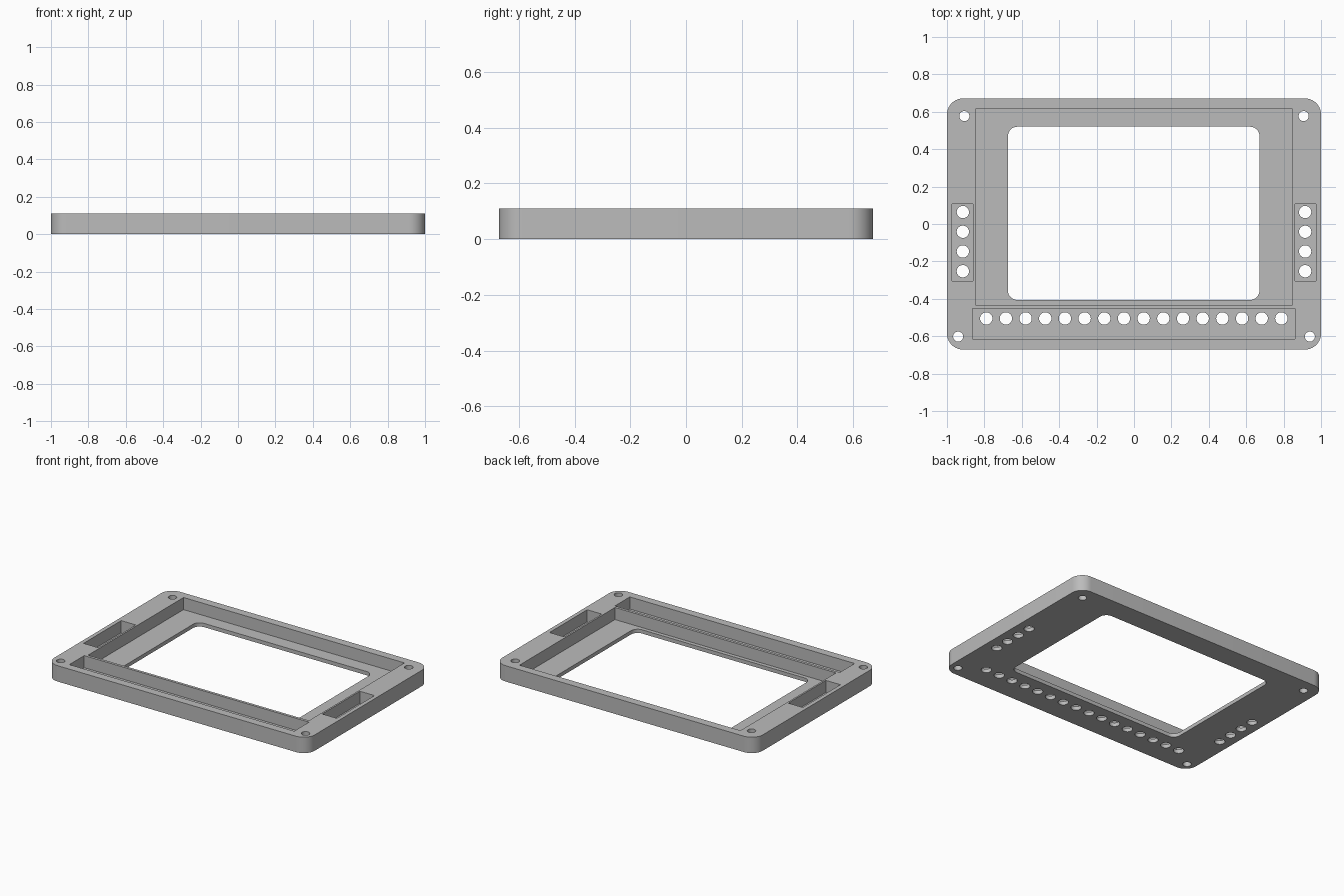
import bpy, bmesh
from math import sin, cos, pi, radians

if "Cube" in bpy.data.objects:
    bpy.data.objects.remove(bpy.data.objects["Cube"])

HEIGHT, FLOOR = 0.11, 0.026
BELOW, ABOVE = -0.05, HEIGHT + 0.05


def rounded_rect(x0, x1, y0, y1, r=0, steps=10):
    """Counter-clockwise outline of a rectangle, with optional round corners."""
    if not r:
        return [(x0, y0), (x1, y0), (x1, y1), (x0, y1)]
    centres = [(x1 - r, y1 - r), (x0 + r, y1 - r), (x0 + r, y0 + r), (x1 - r, y0 + r)]
    return [(cx + r * cos((q + i / steps) * pi / 2), cy + r * sin((q + i / steps) * pi / 2))
            for q, (cx, cy) in enumerate(centres) for i in range(steps + 1)]


def circle(x, y, r, n=32):
    return [(x + r * cos(2 * pi * i / n), y + r * sin(2 * pi * i / n)) for i in range(n)]


def prisms(name, outlines, z0, z1):
    """One object made of upright prisms, one for each outline."""
    bm = bmesh.new()
    for pts in outlines:
        low = [bm.verts.new((x, y, z0)) for x, y in pts]
        high = [bm.verts.new((x, y, z1)) for x, y in pts]
        bm.faces.new(low[::-1])
        bm.faces.new(high)
        for i in range(len(pts)):
            j = (i + 1) % len(pts)
            bm.faces.new((low[i], low[j], high[j], high[i]))
    mesh = bpy.data.meshes.new(name)
    bm.to_mesh(mesh)
    bm.free()
    obj = bpy.data.objects.new(name, mesh)
    bpy.context.collection.objects.link(obj)
    return obj


# Plate with rounded corners
frame = prisms("bezel_frame", [rounded_rect(-1, 1, -0.671, 0.671, 0.085)], 0, HEIGHT)

# Pockets open to the top: display recess, front strip, side strips
pockets = [rounded_rect(-0.848, 0.848, -0.433, 0.614),
           rounded_rect(-0.864, 0.862, -0.615, -0.452)]
pockets += [rounded_rect(x - 0.056, x + 0.056, -0.305, 0.108) for x in (-0.916, 0.916)]

# Openings right through: window, front holes, side holes, corner screw holes
openings = [rounded_rect(-0.674, 0.671, -0.406, 0.52, 0.05)]
openings += [circle(-0.79 + 0.1052 * i, -0.505, 0.033) for i in range(16)]
for side in (-1, 1):
    openings += [circle(side * 0.915, 0.064 - 0.1055 * i, 0.033) for i in range(4)]
    openings += [circle(side * 0.907, 0.577, 0.027), circle(side * 0.94, -0.602, 0.027)]

cutters = [prisms("pocket_cutter", pockets, FLOOR, ABOVE),
           prisms("opening_cutter", openings, BELOW, ABOVE)]

# Cut the plate, then drop the cutters
bpy.ops.object.select_all(action='DESELECT')
frame.select_set(True)
bpy.context.view_layer.objects.active = frame
for cutter in cutters:
    cutter.hide_render = True
    mod = frame.modifiers.new(cutter.name, 'BOOLEAN')
    mod.operation = 'DIFFERENCE'
    mod.solver = 'EXACT'
    mod.object = cutter
    bpy.ops.object.modifier_apply(modifier=mod.name)
for cutter in cutters:
    bpy.data.objects.remove(cutter)

# Grey plastic
grey = bpy.data.materials.new("grey_plastic")
grey.use_nodes = True
colour = (0.5, 0.5, 0.5, 1)
grey.diffuse_color = colour
grey.node_tree.nodes["Principled BSDF"].inputs["Base Color"].default_value = colour
frame.data.materials.clear()
frame.data.materials.append(grey)

bpy.ops.object.shade_smooth_by_angle(angle=radians(30))
